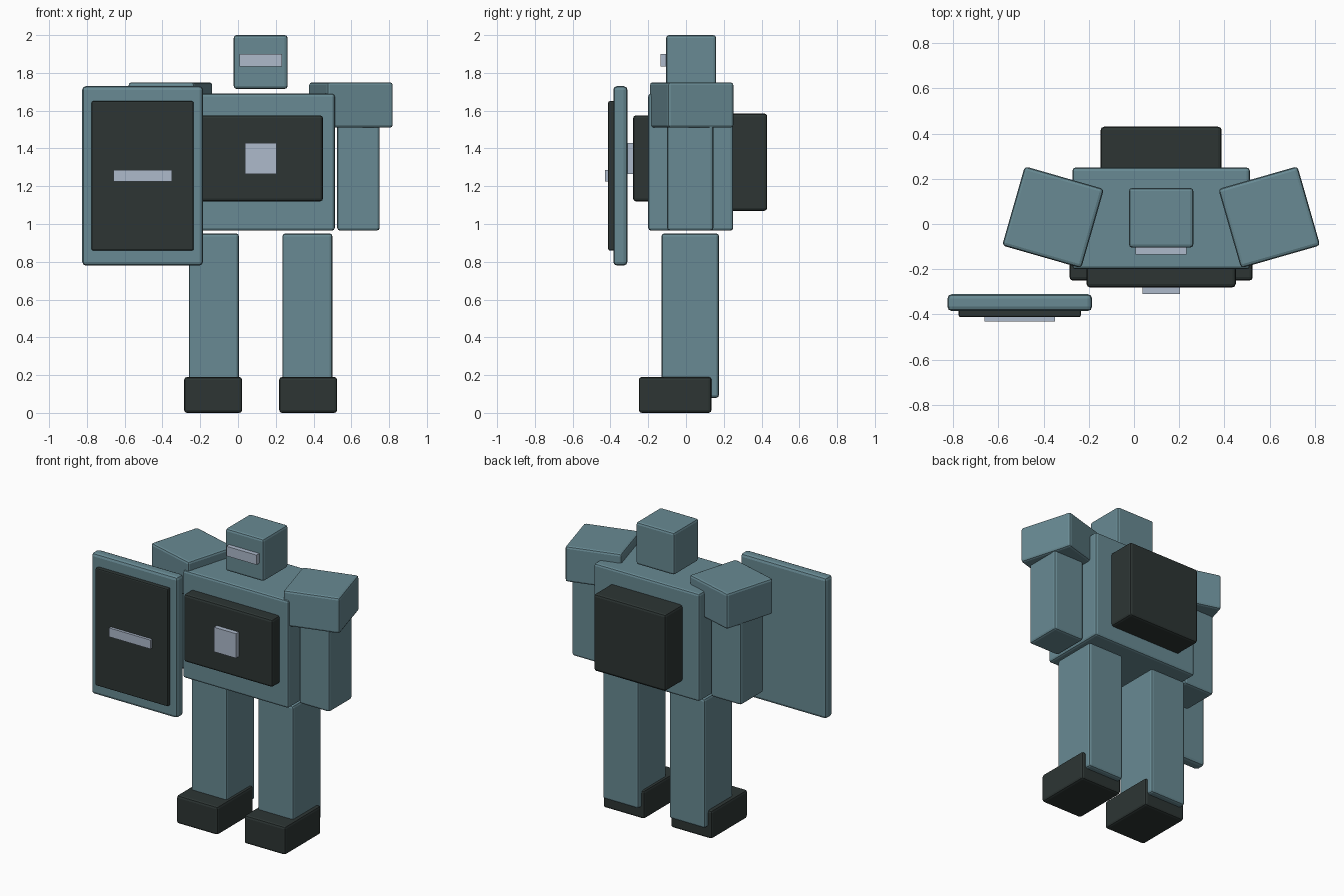
import bpy
import bmesh
from math import radians
from mathutils import Matrix, Vector

cube = bpy.data.objects.get("Cube")
if cube:
    bpy.data.objects.remove(cube, do_unlink=True)

MID = 0.12  # x of the body's plane of symmetry


def material(name, colour):
    mat = bpy.data.materials.new(name)
    mat.use_nodes = True
    mat.diffuse_color = (*colour, 1)
    mat.node_tree.nodes["Principled BSDF"].inputs["Base Color"].default_value = (*colour, 1)
    return mat


teal = material("steel teal", (0.138, 0.254, 0.292))
dark = material("dark green grey", (0.026, 0.036, 0.034))
pale = material("pale blue grey", (0.42, 0.49, 0.60))


def box(name, mat, x, y, z, bevel=0.015, turn=0):
    """Box spanning the given ranges, turned about its own vertical axis."""
    spans = (x, y, z)
    mesh = bpy.data.meshes.new(name)
    bm = bmesh.new()
    bmesh.ops.create_cube(bm, size=1)
    bmesh.ops.scale(bm, vec=[b - a for a, b in spans], verts=bm.verts)
    bmesh.ops.rotate(bm, verts=bm.verts, matrix=Matrix.Rotation(radians(turn), 3, "Z"))
    bm.to_mesh(mesh)
    bm.free()
    mesh.materials.append(mat)
    obj = bpy.data.objects.new(name, mesh)
    obj.location = Vector([(a + b) / 2 for a, b in spans])
    bpy.context.collection.objects.link(obj)
    if bevel:
        mod = obj.modifiers.new("rounded edges", "BEVEL")
        mod.width = bevel
        mod.segments = 2
    return obj


def centred(width):
    return (MID - width / 2, MID + width / 2)


# Head and visor
box("head", teal, centred(0.285), (-0.105, 0.16), (1.715, 2.0))
box("visor", pale, centred(0.225), (-0.135, -0.09), (1.835, 1.9), 0)

# Torso, chest plate, emblem and backpack
box("torso", teal, centred(0.785), (-0.2, 0.25), (0.965, 1.69))
box("chest_plate", dark, centred(0.66), (-0.28, -0.18), (1.12, 1.575))
box("chest_emblem", pale, centred(0.165), (-0.31, -0.27), (1.265, 1.43), 0)
box("backpack", dark, centred(0.535), (0.23, 0.43), (1.07, 1.585))

# Limbs on both sides
for side, s in (("left", 1), ("right", -1)):
    def across(inner, outer):
        return tuple(sorted((MID + s * inner, MID + s * outer)))

    box(side + "_shoulder", teal, across(0.296, 0.66), (-0.152, 0.212), (1.51, 1.75), turn=16 * s)
    box(side + "_arm", teal, across(0.405, 0.63), (-0.1, 0.145), (0.965, 1.53))
    box(side + "_leg", teal, across(0.115, 0.38), (-0.13, 0.175), (0.08, 0.95))
    box(side + "_foot", dark, across(0.098, 0.405), (-0.25, 0.135), (0.0, 0.19))

# Shield in front of the right arm
box("shield", teal, (-0.825, -0.185), (-0.385, -0.31), (0.78, 1.73), 0.02)
box("shield_panel", dark, (-0.775, -0.235), (-0.412, -0.37), (0.86, 1.65), 0.008)
box("shield_bar", pale, (-0.66, -0.35), (-0.43, -0.4), (1.225, 1.285), 0)
